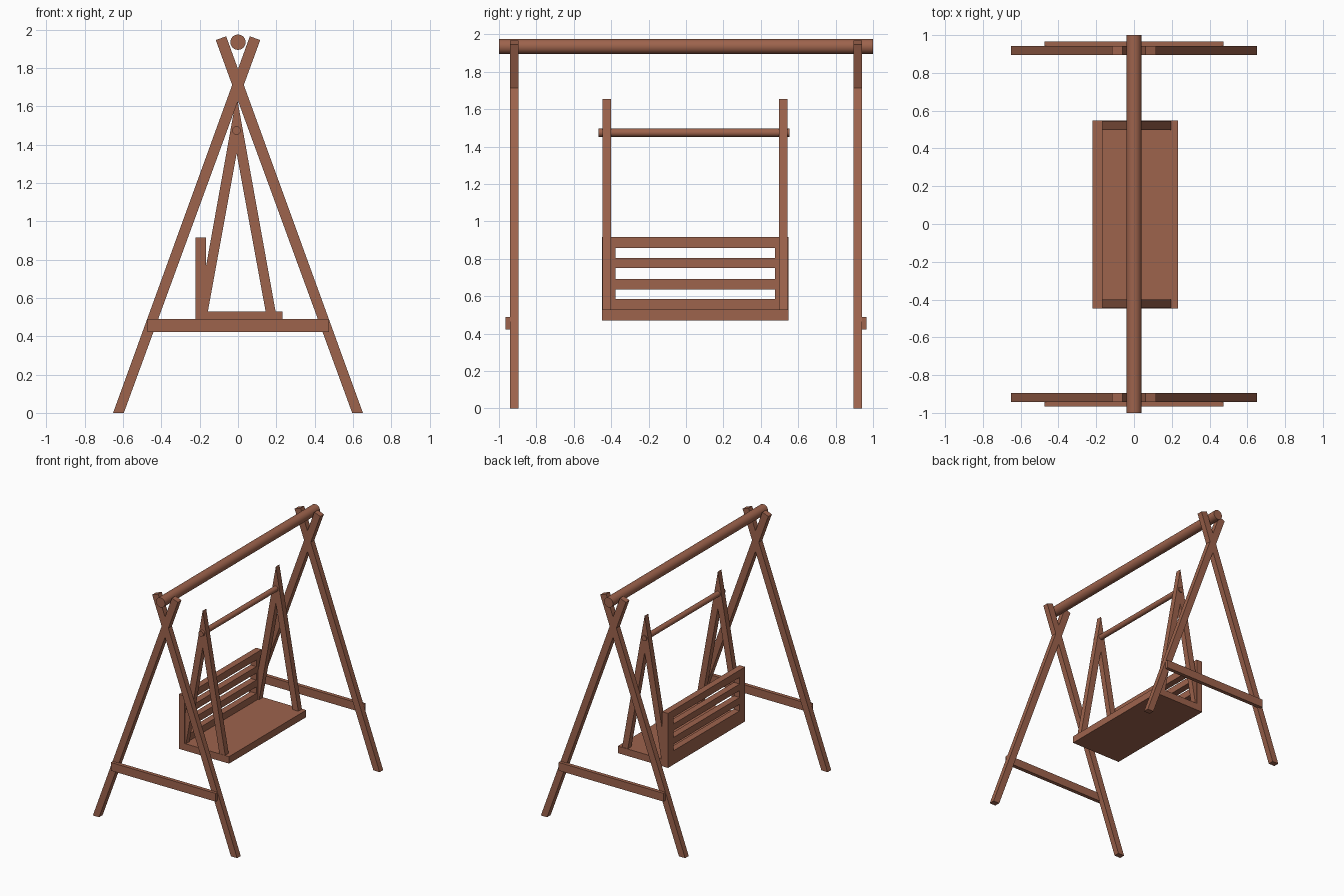
import bpy, bmesh, math
from mathutils import Vector

if "Cube" in bpy.data.objects:
    bpy.data.objects.remove(bpy.data.objects["Cube"])

wood = bpy.data.materials.new("brown wood")
wood.diffuse_color = (0.34, 0.125, 0.073, 1)
wood.use_nodes = True
wood.node_tree.nodes["Principled BSDF"].inputs["Base Color"].default_value = wood.diffuse_color


def finish(bm, name):
    bmesh.ops.recalc_face_normals(bm, faces=bm.faces)
    me = bpy.data.meshes.new(name)
    bm.to_mesh(me)
    bm.free()
    me.materials.append(wood)
    ob = bpy.data.objects.new(name, me)
    bpy.context.collection.objects.link(ob)
    return ob


def extrude(bm, faces, vec):
    res = bmesh.ops.extrude_face_region(bm, geom=faces, use_keep_orig=True)
    verts = [g for g in res["geom"] if isinstance(g, bmesh.types.BMVert)]
    bmesh.ops.translate(bm, verts=verts, vec=vec)


def prism(name, pts, y0, y1):
    """Outline in x, z extruded from y0 to y1."""
    bm = bmesh.new()
    face = bm.faces.new([bm.verts.new((x, y0, z)) for x, z in pts])
    extrude(bm, [face], Vector((0, y1 - y0, 0)))
    return finish(bm, name)


def box(name, x0, x1, y0, y1, z0, z1):
    return prism(name, [(x0, z0), (x1, z0), (x1, z1), (x0, z1)], y0, y1)


def rod(name, x, z, r, y0, y1):
    bpy.ops.mesh.primitive_cylinder_add(
        vertices=32, radius=r, depth=y1 - y0, location=(x, (y0 + y1) / 2, z),
        rotation=(math.pi / 2, 0, 0))
    ob = bpy.context.object
    ob.name = name
    ob.data.materials.append(wood)
    bpy.ops.object.shade_smooth_by_angle(angle=math.radians(40))


# Top beam
rod("top_beam", 0, 1.935, 0.04, -1, 1)

# Crossed end frames with their tie bars
leg = [(-0.652, 0), (-0.596, 0), (0.116, 1.946), (0.062, 1.966)]
for s, end in ((-1, "front"), (1, "back")):
    for m, side in ((1, "left"), (-1, "right")):
        prism(f"{end}_{side}_leg", [(m * x, z) for x, z in leg], s * 0.896, s * 0.942)
    box(f"{end}_tie_bar", -0.473, 0.475, s * 0.935, s * 0.966, 0.423, 0.49)

# Seat board
Y0, Y1 = -0.448, 0.548
box("seat", -0.168, 0.233, Y0, Y1, 0.471, 0.528)

# Slotted backrest: grid of cells with the slots left out
ys = [Y0, -0.377, 0.477, Y1]
zs = [0.471, 0.584, 0.637, 0.693, 0.75, 0.803, 0.857, 0.916]
bm = bmesh.new()
grid = [[bm.verts.new((-0.221, y, z)) for z in zs] for y in ys]
cells = []
for i in range(3):
    for j in range(7):
        if not (i == 1 and j % 2 == 1):
            cells.append(bm.faces.new((grid[i][j], grid[i + 1][j],
                                       grid[i + 1][j + 1], grid[i][j + 1])))
extrude(bm, cells, Vector((0.053, 0, 0)))
finish(bm, "backrest")

# Inverted V hangers and the rod through them
hanger = [(-0.21, 0.525), (-0.158, 0.525), (-0.007, 1.355),
          (0.145, 0.525), (0.197, 0.525), (-0.007, 1.655)]
prism("front_hanger", hanger, -0.446, -0.401)
prism("back_hanger", hanger, 0.498, 0.544)
rod("hanger_rod", -0.008, 1.474, 0.022, -0.468, 0.553)
